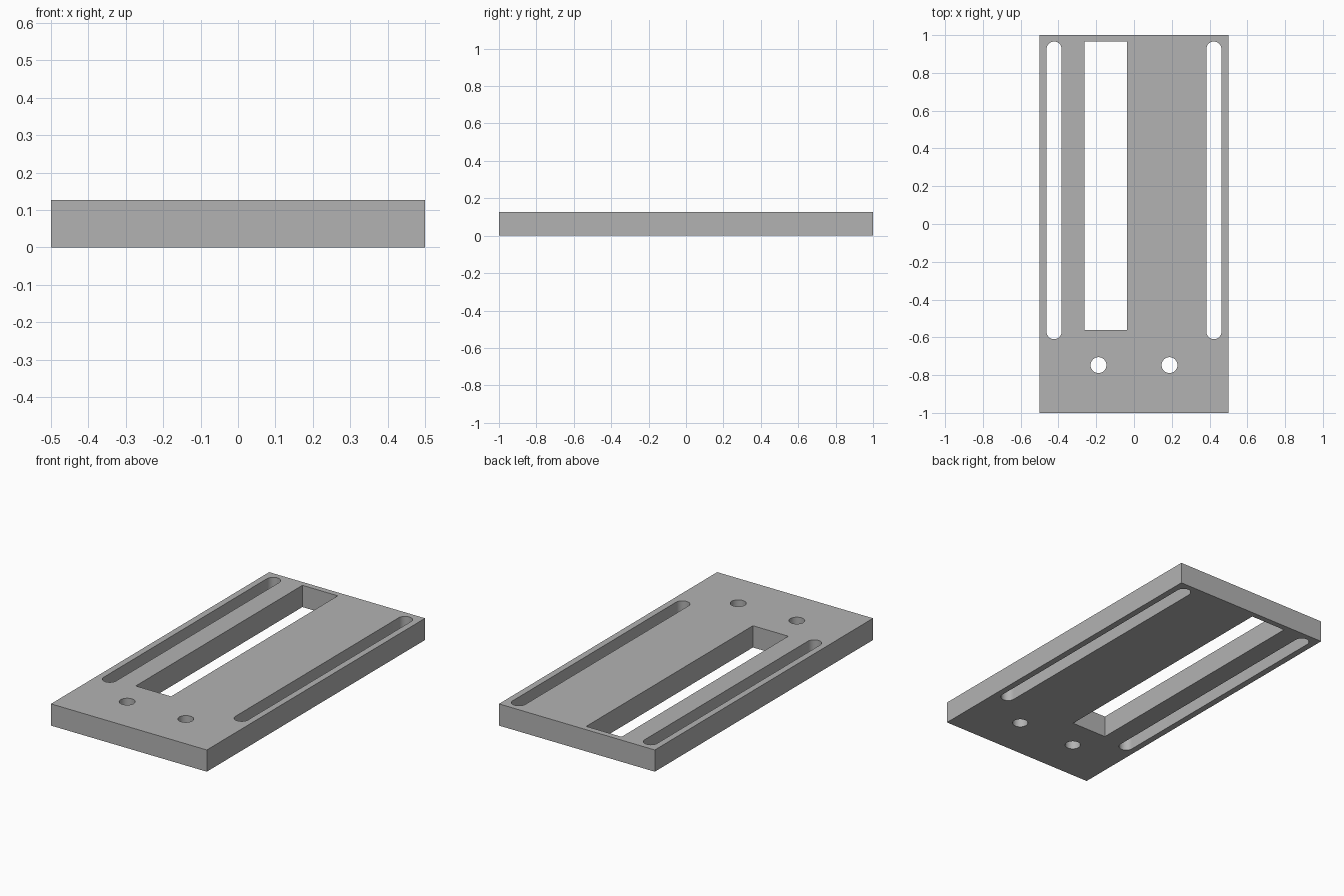
import bpy, bmesh
from math import sin, cos, pi

cube = bpy.data.objects.get("Cube")
if cube:
    bpy.data.objects.remove(cube)

THICK = 0.126


def rect(x0, x1, y0, y1):
    return [(x0, y0), (x1, y0), (x1, y1), (x0, y1)]


def slot(x, y0, y1, r, n=16):
    """Outline with round ends; equal y0 and y1 give a circle."""
    top = [(x + r * cos(pi * i / n), y1 + r * sin(pi * i / n)) for i in range(n + 1)]
    low = [(x - r * cos(pi * i / n), y0 - r * sin(pi * i / n)) for i in range(n + 1)]
    return top + low


# Plate outline, rectangular window, then mirrored slots and bolt holes
outlines = [rect(-0.5, 0.5, -1, 1), rect(-0.263, -0.036, -0.562, 0.966)]
for side in (-1, 1):
    outlines.append(slot(side * 0.423, -0.57, 0.926, 0.04))
    outlines.append(slot(side * 0.188, -0.747, -0.747, 0.042))

# Filled flat curve, extruded to the plate thickness
curve = bpy.data.curves.new("plate_outline", "CURVE")
curve.dimensions = "2D"
curve.fill_mode = "BOTH"
curve.extrude = THICK / 2
for pts in outlines:
    spline = curve.splines.new("POLY")
    spline.points.add(len(pts) - 1)
    for p, (x, y) in zip(spline.points, pts):
        p.co = (x, y, 0, 1)
    spline.use_cyclic_u = True
helper = bpy.data.objects.new("plate_outline", curve)
bpy.context.collection.objects.link(helper)
bpy.context.view_layer.update()
mesh = bpy.data.meshes.new_from_object(helper)
bpy.data.objects.remove(helper)

# Weld the caps to the walls and stand the plate on the ground
bm = bmesh.new()
bm.from_mesh(mesh)
bmesh.ops.remove_doubles(bm, verts=bm.verts, dist=0.0005)
bmesh.ops.translate(bm, verts=bm.verts, vec=(0, 0, THICK / 2))
bmesh.ops.recalc_face_normals(bm, faces=bm.faces)
bm.to_mesh(mesh)
bm.free()

plate = bpy.data.objects.new("slotted_plate", mesh)
bpy.context.collection.objects.link(plate)

# Plain grey
grey = bpy.data.materials.new("grey")
grey.use_nodes = True
color = (0.45, 0.45, 0.45, 1)
grey.diffuse_color = color
grey.node_tree.nodes["Principled BSDF"].inputs["Base Color"].default_value = color
mesh.materials.clear()
mesh.materials.append(grey)

# Smooth round walls, sharp rims
bpy.ops.object.select_all(action="DESELECT")
plate.select_set(True)
bpy.context.view_layer.objects.active = plate
bpy.ops.object.shade_smooth_by_angle(angle=pi / 6)
